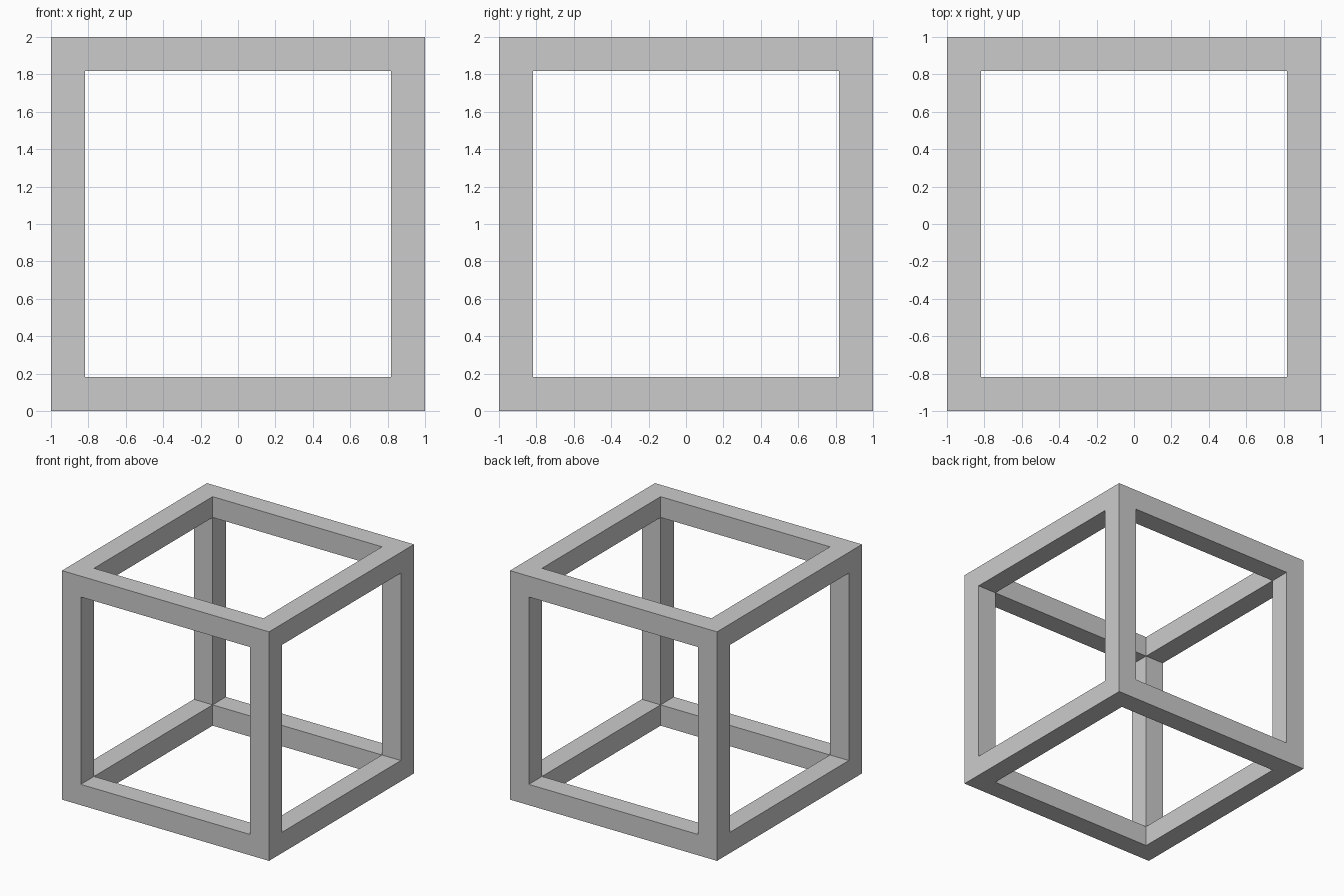
import bpy
import bmesh
from mathutils import Matrix

if "Cube" in bpy.data.objects:
    bpy.data.objects.remove(bpy.data.objects["Cube"])

SIZE = 2.0
BAR = 2.0 / 11  # bar thickness

# Solid cube standing on the ground
bm = bmesh.new()
bmesh.ops.create_cube(bm, size=SIZE, matrix=Matrix.Translation((0, 0, SIZE / 2)))
panels = bm.faces[:]

# Outer faces of the bars: inset every side of the cube
bmesh.ops.inset_individual(bm, faces=panels, thickness=BAR, use_even_offset=True)

# Inner faces of the bars: push each opening inwards, then remove its cap
caps = bmesh.ops.extrude_discrete_faces(bm, faces=panels)["faces"]
for cap in caps:
    cap.normal_update()
    bmesh.ops.translate(bm, verts=cap.verts[:], vec=cap.normal * -BAR)
bmesh.ops.delete(bm, geom=caps, context='FACES')

# Join the walls along the inner edges
bmesh.ops.remove_doubles(bm, verts=bm.verts[:], dist=0.001)
bmesh.ops.recalc_face_normals(bm, faces=bm.faces[:])

mesh = bpy.data.meshes.new("cube_frame")
bm.to_mesh(mesh)
bm.free()
bpy.context.collection.objects.link(bpy.data.objects.new("cube_frame", mesh))
